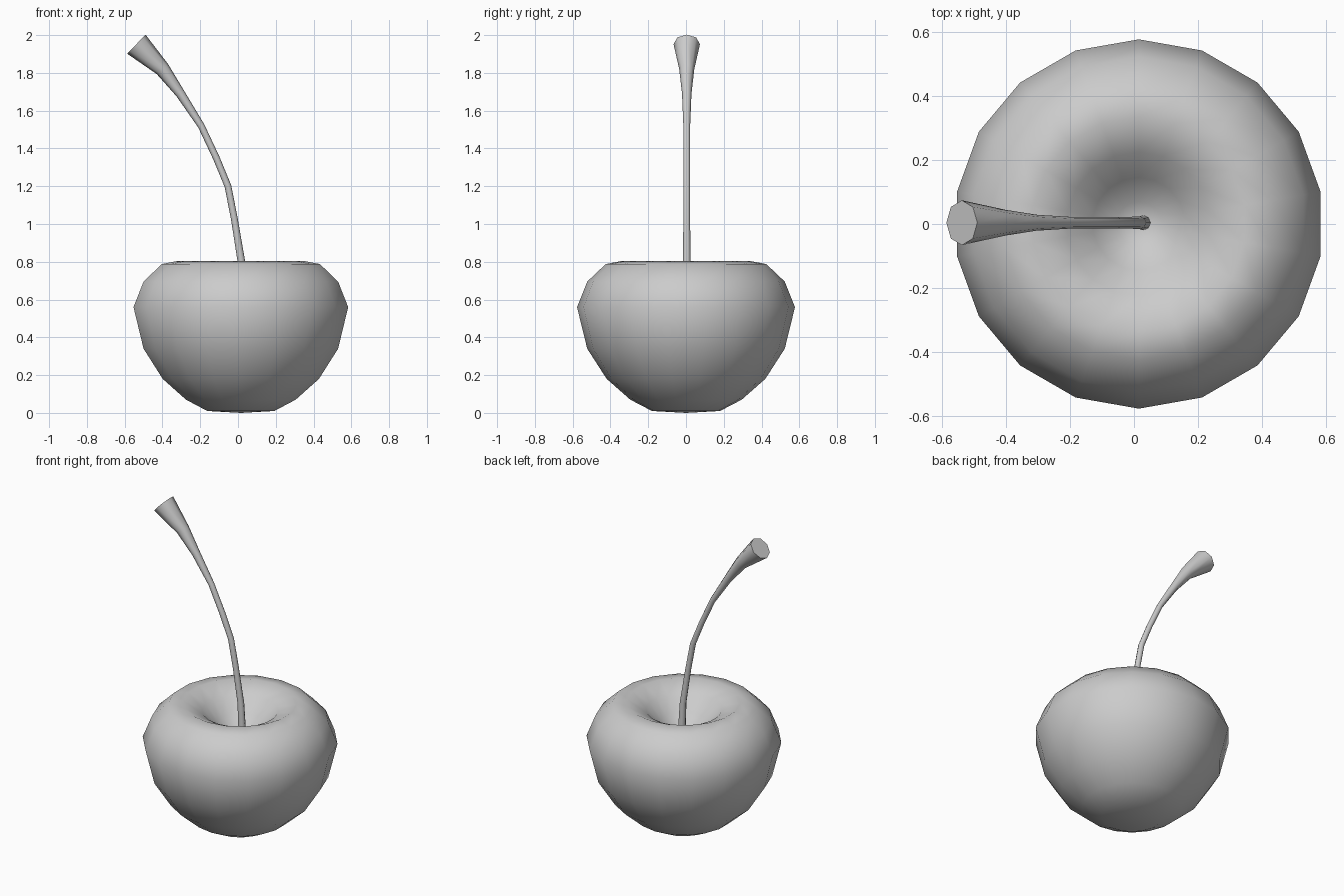
import bpy, bmesh
from math import cos, sin, pi, radians
from mathutils import Vector

if "Cube" in bpy.data.objects:
    bpy.data.objects.remove(bpy.data.objects["Cube"])


def loft(name, rings, cap_start=None, cap_end=None):
    """Skin a list of point rings; ends close on a pole point or flat cap."""
    bm = bmesh.new()
    loops = [[bm.verts.new(p) for p in ring] for ring in rings]
    n = len(loops[0])
    for a, b in zip(loops, loops[1:]):
        for i in range(n):
            j = (i + 1) % n
            bm.faces.new((a[i], a[j], b[j], b[i]))
    for loop, pole in ((loops[0], cap_start), (loops[-1], cap_end)):
        if pole is None:
            bm.faces.new(loop)
        else:
            c = bm.verts.new(pole)
            for i in range(n):
                bm.faces.new((loop[i], loop[(i + 1) % n], c))
    bmesh.ops.recalc_face_normals(bm, faces=bm.faces)
    mesh = bpy.data.meshes.new(name)
    bm.to_mesh(mesh)
    bm.free()
    obj = bpy.data.objects.new(name, mesh)
    bpy.context.collection.objects.link(obj)
    bpy.ops.object.select_all(action='DESELECT')
    obj.select_set(True)
    bpy.context.view_layer.objects.active = obj
    bpy.ops.object.shade_smooth_by_angle(angle=radians(60))
    return obj


# Fruit: 18-sided turned profile (radius, height) with a dimple on top
CX = 0.015
profile = [(0.18, 0.01), (0.295, 0.07), (0.42, 0.18), (0.523, 0.34),
           (0.577, 0.56), (0.523, 0.695), (0.425, 0.788), (0.335, 0.805),
           (0.225, 0.752), (0.145, 0.665), (0.07, 0.605)]
rings = []
for r, z in profile:
    angles = [radians(10 + 20 * k) for k in range(18)]
    rings.append([(CX + r * cos(a), r * sin(a), z) for a in angles])
loft("cherry_fruit", rings, (CX, 0, 0.0), (CX, 0, 0.585))

# Stem: octagonal tube along a bent path (x, z, radius), flared at the tip
path = [(0.03, 0.56, 0.024), (0.018, 0.8, 0.02), (-0.018, 1.02, 0.018),
        (-0.053, 1.2, 0.018), (-0.115, 1.35, 0.018), (-0.195, 1.52, 0.018),
        (-0.305, 1.69, 0.025), (-0.40, 1.82, 0.04), (-0.538, 1.952, 0.07)]
pts = [Vector((x, 0.004, z)) for x, z, r in path]
rings = []
for i, p in enumerate(pts):
    t = (pts[min(i + 1, len(pts) - 1)] - pts[max(i - 1, 0)]).normalized()
    side = Vector((0, 1, 0))
    up = side.cross(t)
    r = path[i][2]
    rings.append([p + r * (side * cos(k * pi / 4) + up * sin(k * pi / 4))
                  for k in range(8)])
loft("cherry_stem", rings)
